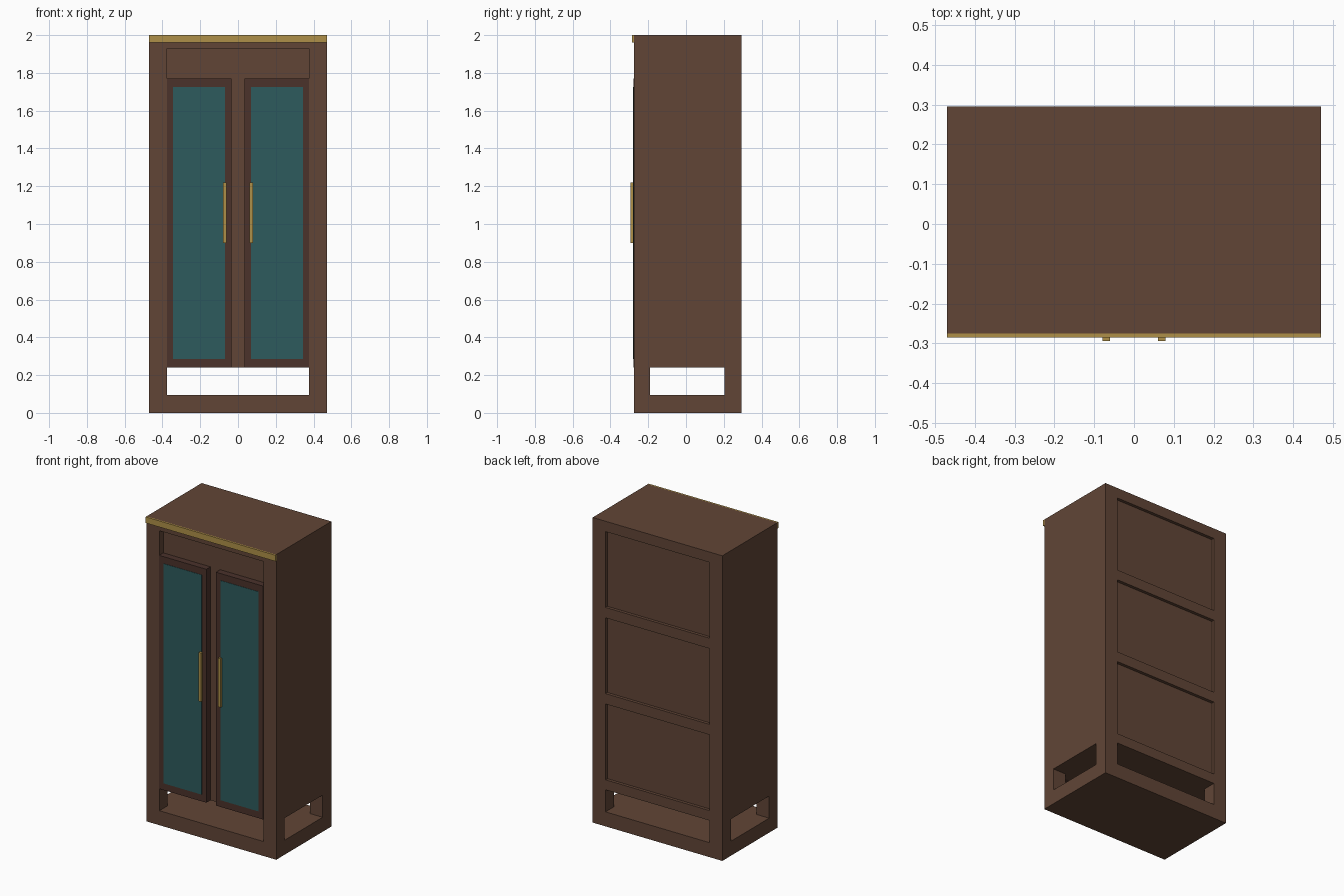
import bpy

if "Cube" in bpy.data.objects:
    bpy.data.objects.remove(bpy.data.objects["Cube"])

def material(name, rgb):
    m = bpy.data.materials.new(name)
    m.diffuse_color = (*rgb, 1)
    m.use_nodes = True
    m.node_tree.nodes["Principled BSDF"].inputs["Base Color"].default_value = m.diffuse_color
    return m

WOOD = material("wood", (0.12, 0.06, 0.037))
DARK = material("dark_wood", (0.07, 0.032, 0.024))
GLASS = material("teal_glass", (0.026, 0.105, 0.11))
GOLD = material("brass", (0.43, 0.28, 0.065))

def box(name, x, y, z, mat=None):
    bpy.ops.mesh.primitive_cube_add(size=1, location=[(a + b) / 2 for a, b in (x, y, z)])
    ob = bpy.context.object
    ob.name = name
    ob.scale = [b - a for a, b in (x, y, z)]
    bpy.ops.object.transform_apply(location=False, rotation=False, scale=True)
    if mat:
        ob.data.materials.append(mat)
    return ob

def cut(target, x, y, z):
    cutter = box("cutter", x, y, z)
    cutter.hide_render = True
    mod = target.modifiers.new("cut", "BOOLEAN")
    mod.operation, mod.solver, mod.object = "DIFFERENCE", "EXACT", cutter
    bpy.context.view_layer.objects.active = target
    bpy.ops.object.modifier_apply(modifier=mod.name)
    bpy.data.objects.remove(cutter)

FRONT, BACK, W, IN = -0.275, 0.295, 0.47, 0.377

# Carcass: open base, front recess, three sunk back panels
carcass = box("carcass", (-W, W), (FRONT, BACK), (0, 2), WOOD)
cut(carcass, (-IN, IN), (-0.5, 0.5), (0.095, 0.24))
cut(carcass, (-0.6, 0.6), (-0.19, 0.205), (0.095, 0.24))
cut(carcass, (-IN, IN), (-0.5, FRONT + 0.04), (0.2, 1.93))
for i in range(3):
    z = 0.305 + 0.565 * i
    cut(carcass, (-IN, IN), (BACK - 0.02, 0.5), (z, z + 0.497))

# Brass strip along the top front edge
box("top_trim", (-W, W), (FRONT - 0.01, FRONT), (1.96, 2), GOLD)

# Doors with glass and bar handles, mirrored left and right
for side, s in (("left", -1), ("right", 1)):
    def span(a, b):
        return tuple(sorted((a * s, b * s)))
    box(side + "_door", span(0.035, IN), (FRONT + 0.04, FRONT - 0.003), (0.24, 1.77), DARK)
    box(side + "_glass", span(0.068, 0.343), (FRONT - 0.005, FRONT), (0.285, 1.725), GLASS)
    box(side + "_handle", span(0.061, 0.079), (FRONT - 0.019, FRONT), (0.9, 1.22), GOLD)

# Boxes given front-to-back reversed get outward normals
for ob in bpy.data.objects:
    bpy.context.view_layer.objects.active = ob
    bpy.ops.object.mode_set(mode="EDIT")
    bpy.ops.mesh.select_all(action="SELECT")
    bpy.ops.mesh.normals_make_consistent(inside=False)
    bpy.ops.object.mode_set(mode="OBJECT")
